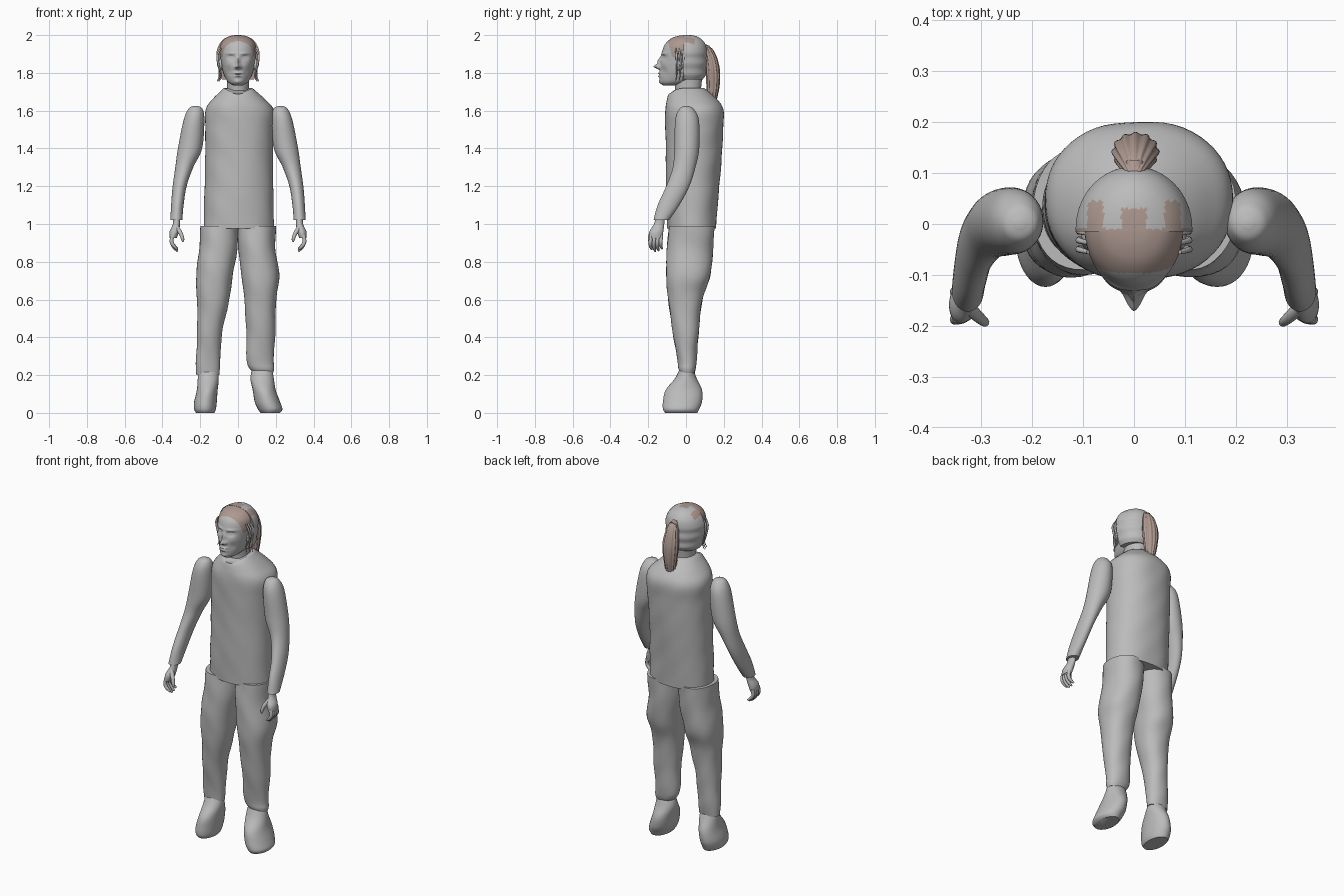
import bpy, bmesh, math
from mathutils import Vector

cube = bpy.data.objects.get("Cube")
if cube:
    bpy.data.objects.remove(cube, do_unlink=True)


def material(name, rgb):
    m = bpy.data.materials.new(name)
    m.use_nodes = True
    m.diffuse_color = (*rgb, 1)
    m.node_tree.nodes["Principled BSDF"].inputs["Base Color"].default_value = (*rgb, 1)
    return m


GREY = material("plain grey", (0.5, 0.5, 0.5))
BROWN = material("hair brown", (0.42, 0.32, 0.28))


def spline(rows, t):
    """Smooth blend through rows of numbers, t from 0 to 1."""
    f = t * (len(rows) - 1)
    i = min(int(f), len(rows) - 2)
    u = f - i
    a, b, c, d = (rows[max(0, min(len(rows) - 1, i + k))] for k in (-1, 0, 1, 2))
    return [q + 0.5 * u * (r - p + u * (2 * p - 5 * q + 4 * r - s + u * (3 * (q - r) + s - p)))
            for p, q, r, s in zip(a, b, c, d)]


def finish(name, bm, mats, angle=50):
    bmesh.ops.recalc_face_normals(bm, faces=bm.faces)
    me = bpy.data.meshes.new(name)
    bm.to_mesh(me)
    bm.free()
    for m in mats:
        me.materials.append(m)
    ob = bpy.data.objects.new(name, me)
    bpy.context.collection.objects.link(ob)
    bpy.ops.object.select_all(action='DESELECT')
    bpy.context.view_layer.objects.active = ob
    ob.select_set(True)
    bpy.ops.object.shade_smooth_by_angle(angle=math.radians(angle))
    return ob


def loft(rows, steps=6, segs=40, power=2.0, ribs=0, rib_depth=0.0):
    """Rows are (z, x min, x max, y front, y back)."""
    bm = bmesh.new()
    n = steps * (len(rows) - 1)
    rings = []
    for k in range(n + 1):
        z, x0, x1, y0, y1 = spline(rows, k / n)
        ring = []
        for s in range(segs):
            a = 2 * math.pi * s / segs
            r = 1 + rib_depth * math.cos(ribs * a)
            c, d = math.cos(a), math.sin(a)
            px = math.copysign(abs(c) ** (2 / power), c) * r
            py = math.copysign(abs(d) ** (2 / power), d) * r
            ring.append(bm.verts.new(((x0 + x1) / 2 + px * (x1 - x0) / 2,
                                      (y0 + y1) / 2 + py * (y1 - y0) / 2, z)))
        rings.append(ring)
    for lo, hi in zip(rings, rings[1:]):
        for s in range(segs):
            t = (s + 1) % segs
            bm.faces.new((lo[s], lo[t], hi[t], hi[s]))
    bm.faces.new(rings[0][::-1])
    bm.faces.new(rings[-1])
    return bm


def sided(rows, side):
    return [(z, min(side * a, side * b), max(side * a, side * b), c, d) for z, a, b, c, d in rows]


def wrinkle(bm, amount):
    for v in bm.verts:
        w = math.sin(23 * v.co.z + 9 * v.co.x) * math.sin(31 * v.co.x + 17 * v.co.y + 11 * v.co.z)
        v.co.x += amount * w
        v.co.y += amount * w


def tube(name, points, mat):
    """Tapered tube through points of (x, y, z, radius)."""
    cu = bpy.data.curves.new(name, 'CURVE')
    cu.dimensions = '3D'
    cu.bevel_depth = 1
    cu.bevel_resolution = 3
    cu.use_fill_caps = True
    sp = cu.splines.new('POLY')
    n = 4 * (len(points) - 1)
    sp.points.add(n)
    for k in range(n + 1):
        x, y, z, r = spline(points, k / n)
        sp.points[k].co = (x, y, z, 1)
        sp.points[k].radius = r
    sp.use_smooth = True
    cu.materials.append(mat)
    ob = bpy.data.objects.new(name, cu)
    bpy.context.collection.objects.link(ob)


# Sleeveless top with a V neck
bm = loft([(.975, -.18, .19, -.1, .16), (1.15, -.178, .188, -.105, .172), (1.35, -.175, .185, -.107, .188),
           (1.5, -.172, .19, -.11, .197), (1.6, -.172, .192, -.11, .2), (1.66, -.135, .145, -.1, .165),
           (1.72, -.075, .075, -.08, .095)], power=2.2, segs=56)
wrinkle(bm, .002)
for v in bm.verts:
    if v.co.z > 1.69 and v.co.y < 0:
        v.co.z -= .04 * max(0, 1 - abs(v.co.x) / .075) * (v.co.z - 1.69) / .03
finish("sleeveless_top", bm, [GREY])

# Trouser legs
LEFT_LEG = [(.99, .0, .2, -.09, .15), (.87, .002, .197, -.1, .143), (.72, .02, .22, -.105, .128),
            (.6, .032, .203, -.095, .088), (.42, .045, .196, -.068, .066), (.28, .047, .188, -.045, .055),
            (.235, .06, .19, -.04, .05), (.21, .085, .185, -.03, .042)]
RIGHT_LEG = [(.99, -.197, .0, -.09, .15), (.87, -.205, -.002, -.1, .143), (.72, -.223, -.028, -.105, .128),
             (.6, -.218, -.045, -.095, .088), (.42, -.215, -.086, -.068, .066), (.28, -.222, -.094, -.045, .055),
             (.2, -.222, -.1, -.035, .045)]
# Soft boots
LEFT_BOOT = [(.24, .075, .18, -.03, .035), (.18, .066, .19, -.06, .058), (.12, .078, .2, -.108, .085),
             (.06, .088, .222, -.122, .085), (.02, .105, .235, -.122, .07), (.0, .12, .222, -.11, .06)]
RIGHT_BOOT = [(.23, -.21, -.11, -.03, .035), (.18, -.213, -.102, -.06, .058), (.12, -.218, -.108, -.108, .085),
              (.06, -.232, -.112, -.122, .085), (.02, -.232, -.117, -.122, .07), (.0, -.222, -.125, -.11, .06)]
for side, leg, boot in (("left", LEFT_LEG, LEFT_BOOT), ("right", RIGHT_LEG, RIGHT_BOOT)):
    bm = loft(leg, power=2.2)
    wrinkle(bm, .0025)
    finish(side + "_trouser_leg", bm, [GREY])
    finish(side + "_boot", loft(boot), [GREY])

# Arms and hands
ARM = [(1.625, .215, .235, -.008, .01), (1.61, .188, .262, -.035, .04), (1.55, .178, .288, -.057, .068),
       (1.4, .19, .318, -.062, .07), (1.3, .237, .332, -.07, .05), (1.2, .272, .346, -.105, .018),
       (1.1, .288, .354, -.15, -.035), (1.02, .295, .358, -.172, -.09)]
PALM = [(1.04, .305, .345, -.16, -.11), (1.0, .307, .345, -.17, -.115), (.96, .312, .362, -.193, -.12),
        (.925, .325, .363, -.195, -.125)]
for label, side in (("left", 1), ("right", -1)):
    finish(label + "_arm", loft(sided(ARM, side)), [GREY])
    finish(label + "_palm", loft(sided(PALM, side), segs=24), [GREY])
    for i in range(4):
        y = -.185 + .018 * i
        drop = .01 * abs(i - 1.3)
        tube(f"{label}_finger_{i + 1}", [(side * .347, y, .94, .01), (side * .352, y - .003, .905, .01),
             (side * .338, y - .002, .875 + drop / 2, .009), (side * .32, y + .004, .852 + drop, .005)], GREY)
    tube(label + "_thumb", [(side * .325, -.165, .98, .014), (side * .303, -.185, .95, .011),
         (side * .293, -.193, .92, .009), (side * .292, -.194, .905, .004)], GREY)


# Head, with the face sculpted by soft pushes
def hair_rule(co):
    x, y, z = abs(co.x), co.y, co.z
    back = .045 if .06 < x < .092 else .03 if x < .025 else -.01
    return z > 1.885 and -.098 + .3 * (1.97 - z) < y < back


HEAD = [(1.733, -.025, .025, -.12, -.05), (1.75, -.052, .052, -.136, .03), (1.78, -.07, .07, -.14, .085),
        (1.82, -.083, .083, -.138, .103), (1.87, -.092, .092, -.134, .108), (1.91, -.097, .097, -.127, .108),
        (1.95, -.092, .092, -.112, .1), (1.98, -.07, .07, -.082, .076), (1.995, -.04, .04, -.045, .045),
        (2.0, -.006, .006, -.006, .006)]
# Each push is (x, z, depth, width, height)
PUSHES = [(0, 1.833, -.032, .012, .012), (0, 1.86, -.016, .009, .022), (.014, 1.829, -.012, .008, .007),
          (.036, 1.882, .014, .018, .011), (.036, 1.881, -.008, .012, .005), (.036, 1.903, -.006, .024, .006),
          (0, 1.798, -.009, .022, .005), (0, 1.783, -.008, .019, .006), (0, 1.79, .004, .024, .0025),
          (0, 1.752, -.006, .02, .012), (.05, 1.845, -.004, .02, .018), (.045, 1.805, .005, .015, .02)]
bm = loft(HEAD, steps=9, segs=96)
for v in bm.verts:
    if v.co.y < -.03:
        x, z, fade = abs(v.co.x), v.co.z, min(1, (-.03 - v.co.y) / .03)
        v.co.y += fade * sum(d * math.exp(-((x - px) / w) ** 2 - ((z - pz) / h) ** 2)
                             for px, pz, d, w, h in PUSHES)
for f in bm.faces:
    f.material_index = int(hair_rule(f.calc_center_median()))
finish("head", bm, [GREY, BROWN])
finish("neck", loft([(1.64, -.06, .06, -.055, .08), (1.72, -.058, .058, -.058, .08),
                     (1.8, -.06, .06, -.07, .09)]), [GREY])

# Swept-back hair shell over the rear half of the head
bm = loft([(1.765, -.085, .085, -.09, .088), (1.79, -.1, .1, -.12, .106), (1.82, -.104, .104, -.12, .106),
           (1.85, -.112, .112, -.13, .113), (1.88, -.112, .112, -.13, .11), (1.91, -.114, .114, -.13, .113),
           (1.95, -.1, .1, -.12, .104), (1.98, -.074, .074, -.1, .08), (1.997, -.035, .035, -.05, .045),
           (2.0, -.006, .006, -.006, .006)], segs=80)
bmesh.ops.bisect_plane(bm, geom=bm.verts[:] + bm.edges[:] + bm.faces[:], plane_co=(0, -.015, 0),
                       plane_no=(0, -1, 0), clear_outer=True)
bmesh.ops.holes_fill(bm, edges=[e for e in bm.edges if e.is_boundary])
for f in bm.faces:
    f.material_index = int(hair_rule(f.calc_center_median()))
finish("hair_shell", bm, [GREY, BROWN])

# Ears and loose strands
for label, side in (("left", 1), ("right", -1)):
    bm = bmesh.new()
    bmesh.ops.create_uvsphere(bm, u_segments=20, v_segments=12, radius=1)
    for v in bm.verts:
        v.co = Vector((side * .093 + v.co.x * .011, -.03 + v.co.y * .018 - v.co.z * -.005, 1.845 + v.co.z * .032))
    finish(label + "_ear", bm, [GREY])
    for i in range(3):
        y = -.055 + .018 * i
        tube(f"{label}_strand_{i + 1}", [(side * .09, y, 1.93, .004), (side * .109, y + .005, 1.89, .006),
             (side * .1, y + .008, 1.83, .005), (side * (.088 + .006 * i), y + .005, 1.785, .003),
             (side * (.1 + .005 * i), y, 1.755, .0015)], GREY)

# Ribbed ponytail and its tie
finish("ponytail", loft([(1.62, .0, .012, .135, .15), (1.66, -.022, .03, .118, .162), (1.73, -.034, .04, .11, .176),
                         (1.81, -.042, .048, .106, .178), (1.88, -.036, .04, .1, .163), (1.925, -.024, .027, .09, .14),
                         (1.95, -.012, .014, .088, .11)], segs=72, ribs=12, rib_depth=.06), [BROWN], 80)
tube("ponytail_tie", [(.001, .075, 1.925, .017), (.001, .095, 1.932, .018), (.001, .12, 1.925, .02)], BROWN)
